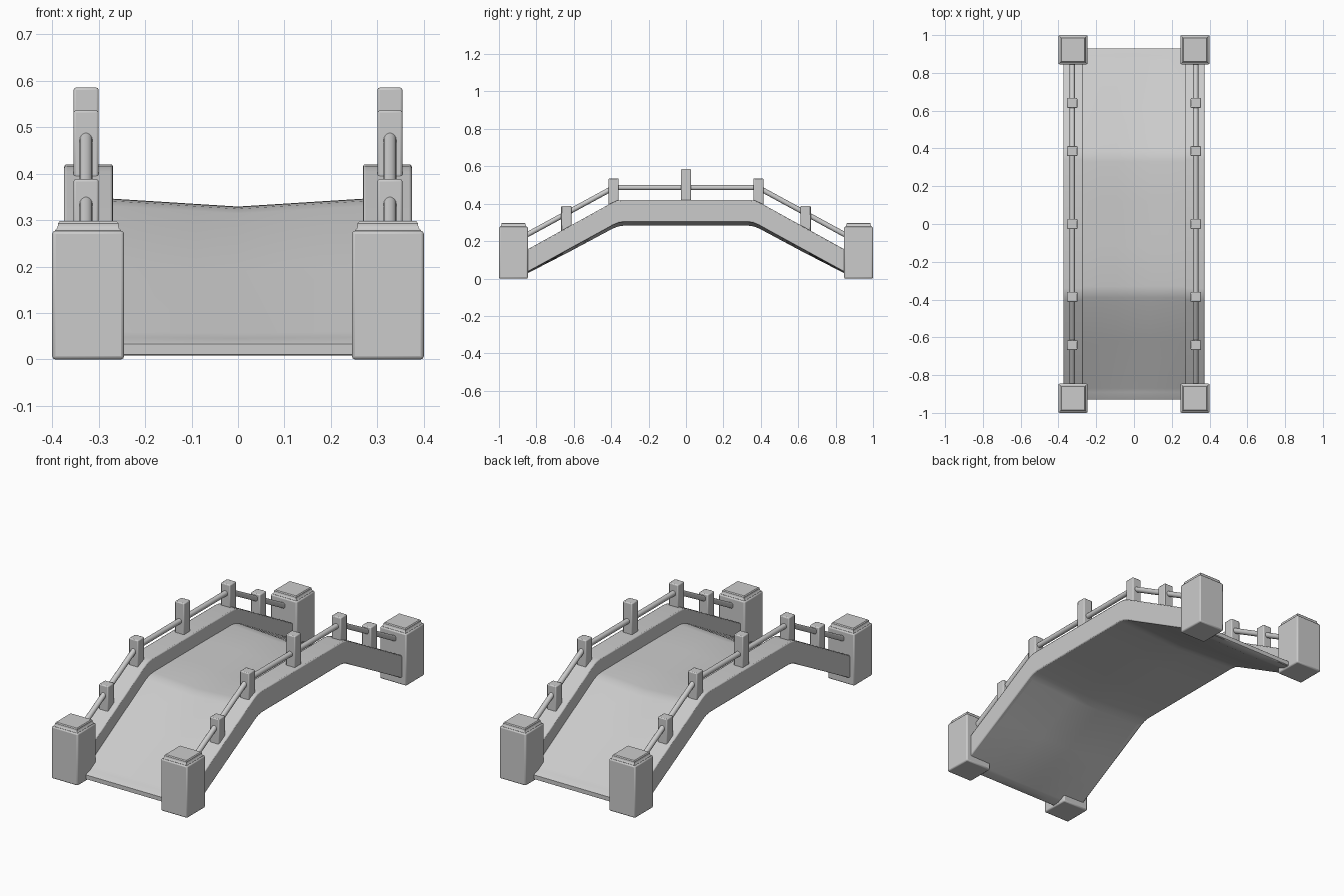
import bpy, bmesh, math
from mathutils import Vector

if "Cube" in bpy.data.objects:
    bpy.data.objects.remove(bpy.data.objects["Cube"])


def finish(name, bm, bevel=0.0, segments=2):
    bmesh.ops.recalc_face_normals(bm, faces=bm.faces)
    mesh = bpy.data.meshes.new(name)
    bm.to_mesh(mesh)
    bm.free()
    ob = bpy.data.objects.new(name, mesh)
    bpy.context.collection.objects.link(ob)
    bpy.ops.object.select_all(action='DESELECT')
    ob.select_set(True)
    bpy.context.view_layer.objects.active = ob
    bpy.ops.object.shade_smooth_by_angle(angle=math.radians(35))
    if bevel:
        mod = ob.modifiers.new("soft_edges", 'BEVEL')
        mod.width, mod.segments = bevel, segments
        mod.limit_method, mod.angle_limit = 'ANGLE', math.radians(40)
    return ob


def loft(name, rings, bevel=0.0):
    # Skin a list of closed rings and cap both ends
    bm = bmesh.new()
    loops = [[bm.verts.new(p) for p in ring] for ring in rings]
    for a, b in zip(loops, loops[1:]):
        n = len(a)
        for i in range(n):
            bm.faces.new((a[i], a[(i + 1) % n], b[(i + 1) % n], b[i]))
    bm.faces.new(loops[0])
    bm.faces.new(loops[-1])
    return finish(name, bm, bevel)


def box(name, x0, x1, y0, y1, z0, z1, bevel):
    return loft(name, [[(x0, y0, z), (x1, y0, z), (x1, y1, z), (x0, y1, z)] for z in (z0, z1)], bevel)


def mirrored(points):
    # Complete a half profile listed from the middle outwards
    return [(-p[0],) + tuple(p[1:]) for p in reversed(points)] + list(points)


# Sagging deck: y, top edge, top centre, bottom edge, bottom centre
stations = mirrored([
    (0.12, 0.346, 0.329, 0.303, 0.283),
    (0.33, 0.345, 0.328, 0.303, 0.283),
    (0.36, 0.341, 0.324, 0.298, 0.279),
    (0.39, 0.330, 0.314, 0.286, 0.268),
    (0.62, 0.201, 0.190, 0.160, 0.145),
    (0.87, 0.060, 0.056, 0.022, 0.016),
    (0.89, 0.048, 0.046, 0.012, 0.010),
    (0.925, 0.037, 0.037, 0.008, 0.008),
    (0.93, 0.033, 0.033, 0.011, 0.011)])
xs = [-0.365, -0.27, -0.18, -0.09, 0, 0.09, 0.18, 0.27, 0.365]
rings = []
for y, te, tc, be, bc in stations:
    top = [(x, y, tc + (te - tc) * min(1, abs(x) / 0.27)) for x in xs]
    bottom = [(x, y, bc + (be - bc) * abs(x) / 0.365) for x in reversed(xs)]
    rings.append(top + bottom)
loft("deck", rings)

# Arched side beams
upper = mirrored([(0.34, 0.42), (0.37, 0.416), (0.40, 0.403), (0.87, 0.143)])
lower = mirrored([(0.33, 0.303), (0.36, 0.298), (0.385, 0.288), (0.87, 0.023)])
outline = upper + lower[::-1]

# Railing posts: y, bottom, top
posts = [(0, 0.40, 0.585), (0.387, 0.385, 0.536), (-0.387, 0.385, 0.536),
         (0.64, 0.235, 0.388), (-0.64, 0.235, 0.388)]
rail_path = mirrored([(0.387, 0.486), (0.87, 0.223)])


def bar(name, x, a, b, radius):
    a, b = Vector((x, *a)), Vector((x, *b))
    up = Vector((1, 0, 0)).cross((b - a).normalized())
    ring = [Vector((1, 0, 0)) * math.cos(t) + up * math.sin(t)
            for t in (2 * math.pi * i / 14 for i in range(14))]
    loft(name, [[p + radius * d for d in ring] for p in (a, b)])


for side, s in (("left", -1), ("right", 1)):
    loft(f"{side}_side_beam", [[(s * x, y, z) for y, z in outline] for x in (0.269, 0.374)], 0.005)
    xc = s * 0.327
    for y, z0, z1 in posts:
        box(f"{side}_rail_post", xc - 0.027, xc + 0.027, y - 0.027, y + 0.027, z0, z1, 0.005)
    for a, b in zip(rail_path, rail_path[1:]):
        bar(f"{side}_handrail", xc, a, b, 0.014)
    for e in (-1, 1):
        # End pillar with a flared stepped cap
        cx, cy = s * 0.3225, e * 0.9225
        box(f"{side}_end_pillar", cx - 0.0775, cx + 0.0775, cy - 0.0775, cy + 0.0775, 0, 0.277, 0.007)
        cap = [(0.071, 0.272), (0.071, 0.278), (0.067, 0.282), (0.065, 0.288), (0.065, 0.293), (0.061, 0.298)]
        loft(f"{side}_pillar_cap", [[(cx + i * h, cy + j * h, z) for i, j in ((-1, -1), (1, -1), (1, 1), (-1, 1))]
                                    for h, z in cap])
